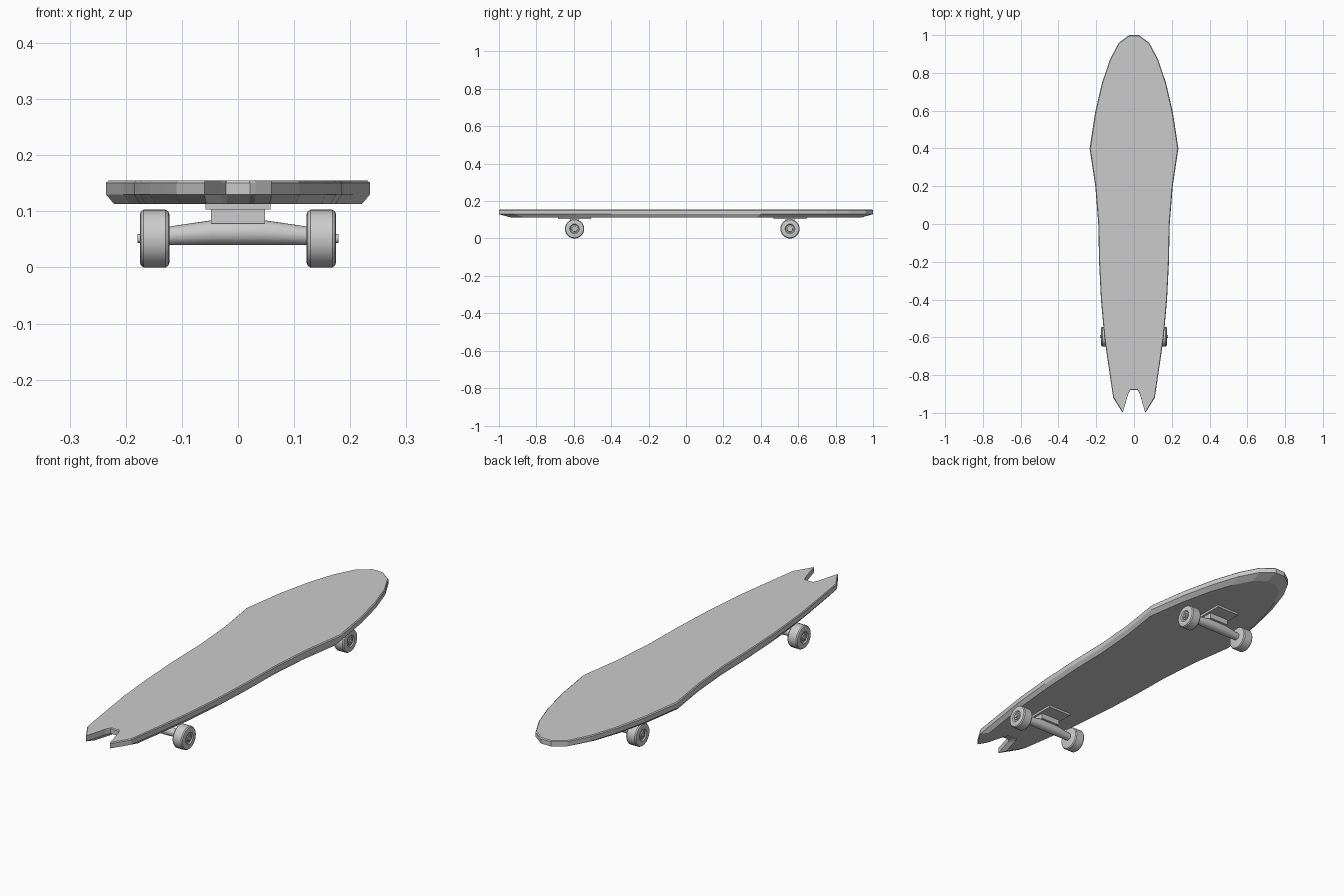
import bpy, bmesh
from math import cos, sin, pi

if "Cube" in bpy.data.objects:
    bpy.data.objects.remove(bpy.data.objects["Cube"])


def make_object(name, bm, smooth=None):
    bmesh.ops.recalc_face_normals(bm, faces=bm.faces[:])
    mesh = bpy.data.meshes.new(name)
    bm.to_mesh(mesh)
    bm.free()
    obj = bpy.data.objects.new(name, mesh)
    bpy.context.collection.objects.link(obj)
    if smooth:
        bpy.ops.object.select_all(action='DESELECT')
        obj.select_set(True)
        bpy.context.view_layer.objects.active = obj
        bpy.ops.object.shade_smooth_by_angle(angle=smooth)
    return obj


def loft(name, rings, smooth=None):
    """Skin a stack of equal point rings and cap both ends."""
    bm = bmesh.new()
    rows = [[bm.verts.new(p) for p in ring] for ring in rings]
    n = len(rows[0])
    for a, b in zip(rows, rows[1:]):
        for i in range(n):
            j = (i + 1) % n
            bm.faces.new((a[i], a[j], b[j], b[i]))
    bm.faces.new(rows[0])
    bm.faces.new(rows[-1])
    return make_object(name, bm, smooth)


def ring_x(x, y, z, ry, rz, n=24):
    return [(x, y + ry * cos(2 * pi * i / n), z + rz * sin(2 * pi * i / n)) for i in range(n)]


def box(name, center, size):
    bm = bmesh.new()
    bmesh.ops.create_cube(bm, size=1)
    for v in bm.verts:
        v.co = [c + s * k for c, s, k in zip(center, size, v.co)]
    return make_object(name, bm)


# Deck: half outline from nose to tail notch, mirrored, then lofted with bevels
half = [(0.025, 1.0), (0.08, 0.96), (0.128, 0.87), (0.17, 0.745), (0.206, 0.59),
        (0.235, 0.4), (0.205, 0.2), (0.189, 0.0), (0.185, -0.2), (0.175, -0.4),
        (0.157, -0.6), (0.128, -0.8), (0.11, -0.92), (0.06, -1.0), (0.031, -0.9),
        (0.021, -0.88)]
outline = half + [(-x, y) for x, y in reversed(half)]
levels = [(0.113, 0.94, 0.94), (0.130, 1, 1), (0.151, 1, 1), (0.155, 0.98, 0.996)]
loft("deck", [[(x * sx, y * sy, z) for x, y in outline] for z, sx, sy in levels])

# Wheel profile: (x, radius), including recessed face and axle nut
AXLE_Z = 0.0515
wheel = [(0.122, 0.042), (0.124, 0.048), (0.129, 0.0515), (0.168, 0.0515),
         (0.173, 0.048), (0.175, 0.042), (0.175, 0.026), (0.170, 0.022), (0.170, 0.016),
         (0.174, 0.015), (0.174, 0.008), (0.179, 0.008)]
# Hanger profile: (x, top height), with a level underside
hanger = [(-0.123, 0.073), (-0.048, 0.084), (0.048, 0.084), (0.123, 0.073)]

for label, y in (("rear", -0.596), ("front", 0.556)):
    # Truck
    box(label + "_baseplate", (0, y, 0.109), (0.116, 0.176, 0.012))
    box(label + "_truck_block", (0, y, 0.091), (0.096, 0.05, 0.026))
    loft(label + "_hanger",
         [ring_x(x, y, (top + 0.04) / 2, (top - 0.04) / 2, (top - 0.04) / 2) for x, top in hanger], 0.6)
    # Wheels
    for side, s in (("left", -1), ("right", 1)):
        loft(f"{label}_{side}_wheel", [ring_x(s * x, y, AXLE_Z, r, r) for x, r in wheel], 0.6)
